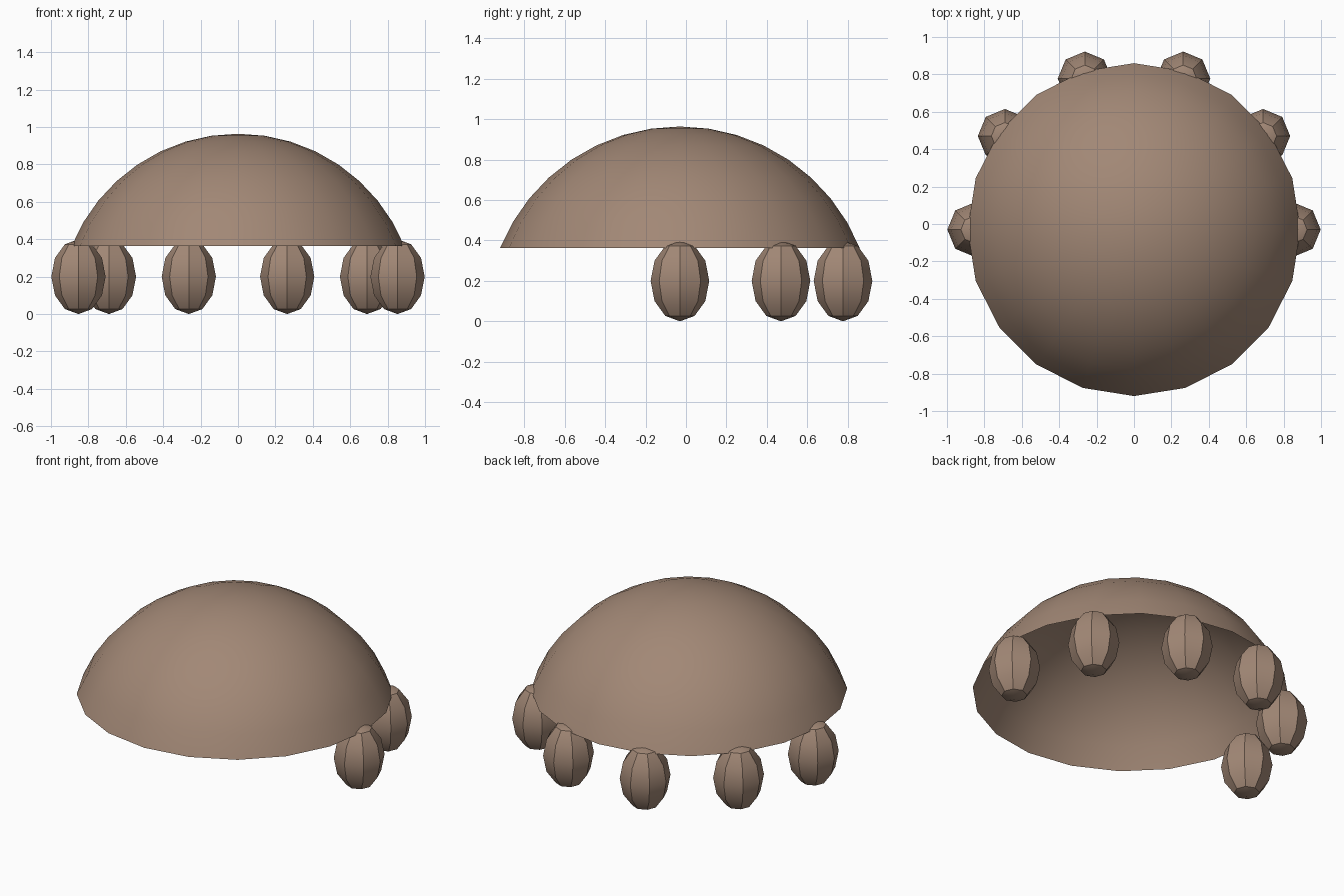
import bpy
import bmesh
import math

cube = bpy.data.objects.get("Cube")
if cube:
    bpy.data.objects.remove(cube, do_unlink=True)

# Single warm brown colour
BROWN = (0.36, 0.245, 0.18, 1.0)
brown = bpy.data.materials.new("warm brown")
brown.use_nodes = True
brown.diffuse_color = BROWN
bsdf = brown.node_tree.nodes["Principled BSDF"]
bsdf.inputs["Base Color"].default_value = BROWN
bsdf.inputs["Roughness"].default_value = 0.8


def lathe(name, profile, sides, location):
    """Turn a (radius, z) profile around z, starting at the upper pole."""
    bm = bmesh.new()
    verts = [bm.verts.new((r, 0, z)) for r, z in profile]
    edges = [bm.edges.new(pair) for pair in zip(verts, verts[1:])]
    bmesh.ops.spin(bm, geom=verts + edges, cent=(0, 0, 0), axis=(0, 0, 1),
                   angle=math.tau, steps=sides, use_merge=False)
    bmesh.ops.remove_doubles(bm, verts=bm.verts, dist=1e-4)
    bmesh.ops.recalc_face_normals(bm, faces=bm.faces)
    top = max(bm.faces, key=lambda f: f.calc_center_median().z)
    if top.normal.z < 0:
        bmesh.ops.reverse_faces(bm, faces=bm.faces)
    mesh = bpy.data.meshes.new(name)
    bm.to_mesh(mesh)
    bm.free()
    mesh.materials.append(brown)
    obj = bpy.data.objects.new(name, mesh)
    obj.location = location
    bpy.context.collection.objects.link(obj)
    bpy.ops.object.select_all(action='DESELECT')
    obj.select_set(True)
    bpy.context.view_layer.objects.active = obj
    bpy.ops.object.shade_smooth_by_angle(angle=math.radians(30))
    return obj


# Open spherical cap for the shell
DOME_R, RINGS, SPREAD = 0.959, 8, math.radians(68.1)
cap = [(DOME_R * math.sin(SPREAD * i / RINGS), DOME_R * math.cos(SPREAD * i / RINGS))
       for i in range(RINGS + 1)]
lathe("dome_shell", cap, 20, (0, -0.03, 0.005))

# Six egg-shaped feet around the sides and back
egg = [(0.145 * math.sin(math.pi * i / 6), 0.2 * math.cos(math.pi * i / 6))
       for i in range(7)]
feet = {"side_foot": (0.853, -0.03), "rear_corner_foot": (0.69, 0.47),
        "back_foot": (0.263, 0.777)}
for part, (x, y) in feet.items():
    for side, sign in (("left", 1), ("right", -1)):
        lathe(f"{side}_{part}", egg, 8, (sign * x, y, 0.2))
